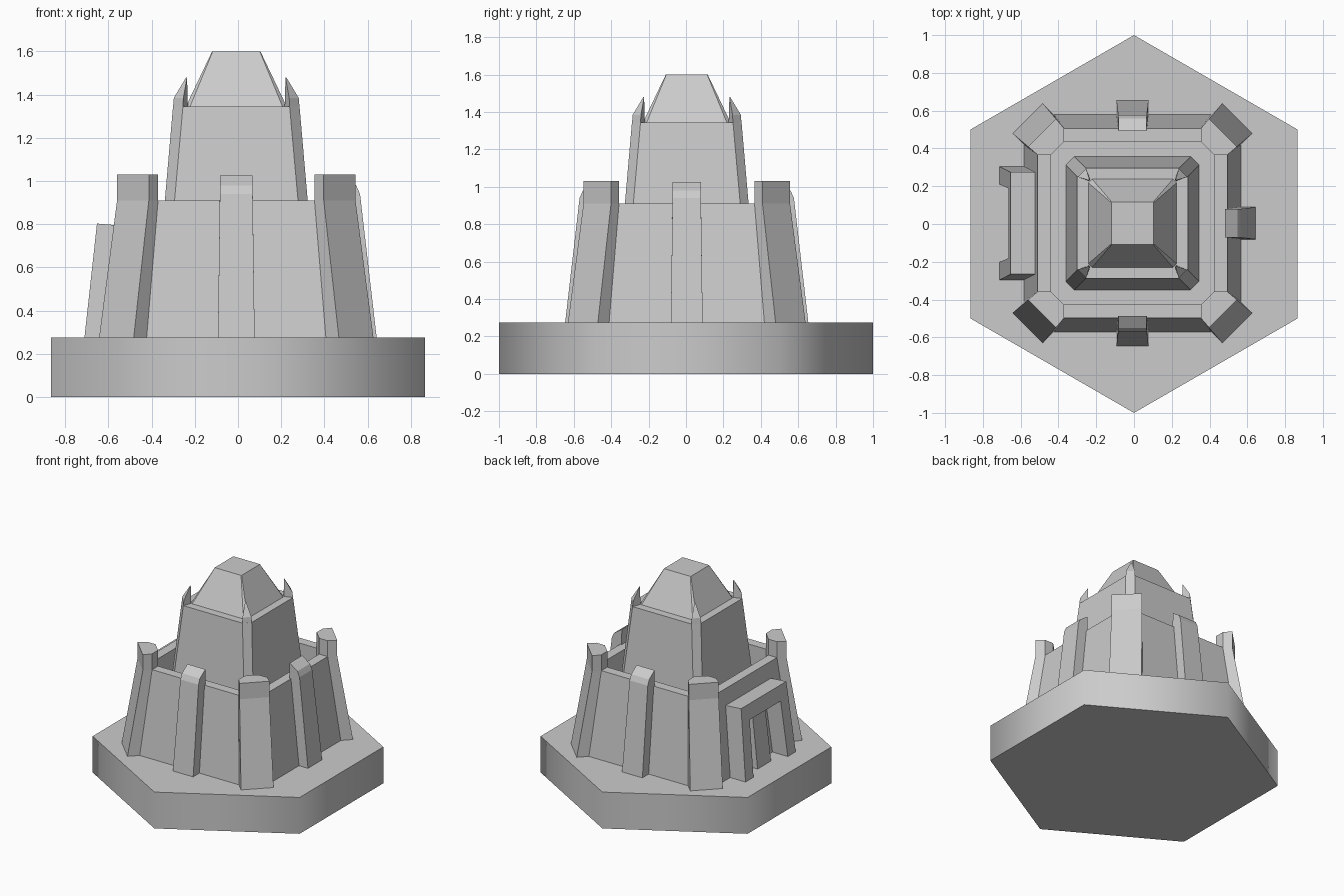
import bpy, bmesh, math

if "Cube" in bpy.data.objects:
    bpy.data.objects.remove(bpy.data.objects["Cube"])

CX, CY = -0.008, 0.004   # the keep sits slightly off the base centre
GROUND = 0.275


def finish(name, bm):
    bmesh.ops.recalc_face_normals(bm, faces=bm.faces)
    mesh = bpy.data.meshes.new(name)
    bm.to_mesh(mesh)
    bm.free()
    obj = bpy.data.objects.new(name, mesh)
    bpy.context.collection.objects.link(obj)
    return obj


def loft(name, rings, turn=0.0):
    """Skin rings of 3D points and cap both ends, turned around the keep axis."""
    bm = bmesh.new()
    c, s = math.cos(turn), math.sin(turn)
    loops = [[bm.verts.new((CX + x * c - y * s, CY + x * s + y * c, z))
              for x, y, z in ring] for ring in rings]
    n = len(rings[0])
    for a, b in zip(loops, loops[1:]):
        for i in range(n):
            j = (i + 1) % n
            bm.faces.new((a[i], a[j], b[j], b[i]))
    bm.faces.new(loops[0])
    bm.faces.new(loops[-1])
    return finish(name, bm)


def octagon(h, c, z):
    """Square of half width h whose flat sides end at +-c."""
    return [(h, -c, z), (h, c, z), (c, h, z), (-c, h, z),
            (-h, c, z), (-h, -c, z), (-c, -h, z), (c, -h, z)]


def at(points, z):
    return [(x, y, z) for x, y in points]


# Hexagonal base
bpy.ops.mesh.primitive_cylinder_add(vertices=6, radius=1, depth=GROUND,
                                    location=(0, 0, GROUND / 2))
base = bpy.context.object
base.name = "hexagonal_base"
bpy.ops.object.shade_smooth_by_angle(angle=math.radians(65))

# Outer wall with sunken courtyard
loft("outer_wall", [octagon(0.575, 0.415, GROUND), octagon(0.502, 0.362, 0.91),
                    octagon(0.431, 0.362, 0.91), octagon(0.431, 0.362, 0.66)])

# Upper tower and tapered roof
loft("upper_tower", [octagon(0.354, 0.31, 0.64), octagon(0.293, 0.247, 1.345)])
loft("roof", [octagon(0.236, 0.216, 1.34), octagon(0.112, 0.109, 1.60)])

# Corner turrets, with vertical heads above the wall, and roof spikes
inner = [(0.362, 0.431), (0.431, 0.362)]
foot = [(0.575, 0.415), (0.635, 0.475), (0.475, 0.635), (0.415, 0.575)] + inner
head = [(0.502, 0.362), (0.552, 0.405), (0.405, 0.552), (0.362, 0.502)] + inner
spike_foot = [(0.293, 0.247), (0.247, 0.293), (0.224, 0.232), (0.232, 0.224)]
spike_top = [(0.289, 0.245, 1.385), (0.245, 0.289, 1.385),
             (0.228, 0.232, 1.48), (0.232, 0.228, 1.48)]
for k in range(4):
    turn = k * math.pi / 2
    loft(f"corner_turret_{k + 1}",
         [at(foot, GROUND), at(head, 0.91), at(head, 1.03)], turn)
    loft(f"roof_spike_{k + 1}", [at(spike_foot, 1.34), spike_top], turn)

# Buttresses on the right, back and front
profile = [(0.49, GROUND, 0.085), (0.65, GROUND, 0.085), (0.573, 0.94, 0.076),
           (0.555, 0.98, 0.075), (0.49, 1.025, 0.075)]
for name, turn in (("right", 0), ("back", math.pi / 2), ("front", -math.pi / 2)):
    loft(f"{name}_buttress", [[(x, side * w, z) for x, z, w in profile]
                              for side in (-1, 1)], turn)

# Gate frame on the left: an arch outline swept from the face into the wall
face = [(-0.30, GROUND), (-0.27, 0.803), (0.27, 0.803), (0.30, GROUND),
        (0.205, GROUND), (0.185, 0.69), (-0.185, 0.69), (-0.205, GROUND)]
slope = (0.703 - 0.645) / (0.803 - GROUND)
loft("gate_frame", [[(-0.703 + (z - GROUND) * slope, y, z) for y, z in face],
                    [(-0.50, y, z - (0.012 if z > 0.8 else 0)) for y, z in face]])

# Short pillar inside the gate
loft("gate_pillar", [[(-0.65, -0.08, GROUND), (-0.65, 0.08, GROUND),
                      (-0.5, 0.08, GROUND), (-0.5, -0.08, GROUND)],
                     [(-0.6, -0.075, 0.7), (-0.6, 0.075, 0.7),
                      (-0.5, 0.075, 0.7), (-0.5, -0.075, 0.7)]])
